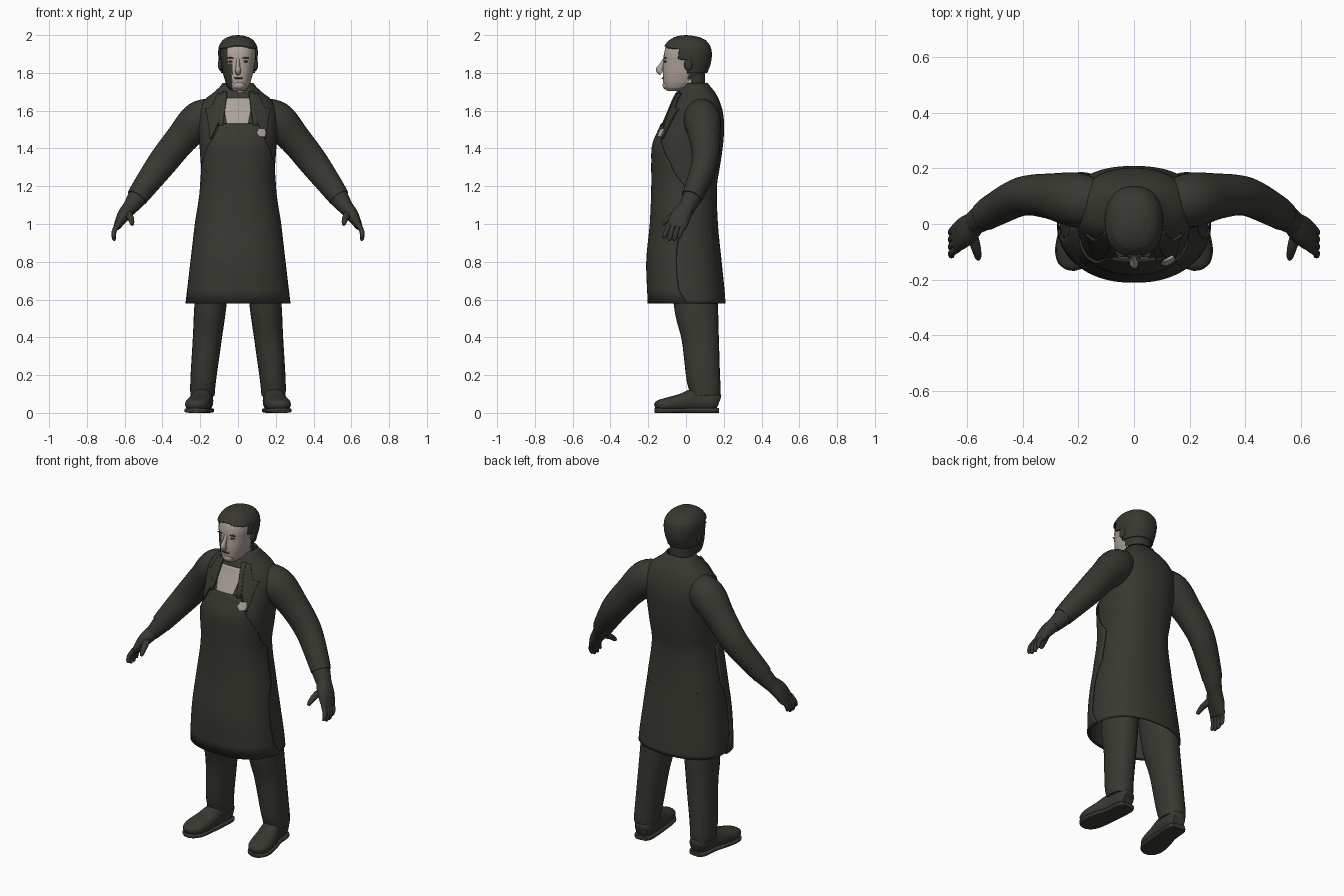
import bpy, bmesh
from math import sin, cos, asin, pi, radians
from mathutils import Vector

if "Cube" in bpy.data.objects:
    bpy.data.objects.remove(bpy.data.objects["Cube"])


def material(name, rgb):
    m = bpy.data.materials.new(name)
    m.use_nodes = True
    m.diffuse_color = (*rgb, 1)
    m.node_tree.nodes["Principled BSDF"].inputs["Base Color"].default_value = (*rgb, 1)
    return m


DARK = material("dark olive cloth", (0.04, 0.04, 0.031))
SKIN = material("pale skin", (0.43, 0.36, 0.32))
SHIRT = material("pale shirt", (0.42, 0.36, 0.33))


def catmull(a, b, c, d, u):
    return [0.5 * (2 * q + (r - p) * u + (2 * p - 5 * q + 4 * r - s) * u * u
                   + (3 * q - p - 3 * r + s) * u ** 3) for p, q, r, s in zip(a, b, c, d)]


def span(rows, i, u):
    pick = lambda k: rows[max(0, min(len(rows) - 1, k))]
    return catmull(pick(i - 1), pick(i), pick(i + 1), pick(i + 2), u)


def at(profile, z):
    """Half width, front y and back y of an upright profile at height z."""
    i = max([k for k in range(len(profile) - 1) if profile[k][0] <= z] or [0])
    low, high = profile[i][0], profile[i + 1][0]
    return span(profile, i, min(1, (z - low) / (high - low)))[1:]


def power(v, n):
    return (1 if v >= 0 else -1) * abs(v) ** (2 / n)


def outline(profile, z, t, grow=0, n=2.3):
    """Point on the profile; angle zero faces the front."""
    rx, front, back = at(profile, z)
    ry = (back - front) / 2 + grow
    return Vector(((rx + grow) * power(sin(t), n),
                   (front + back) / 2 - ry * power(cos(t), n), z))


def grid_mesh(name, rings, closed, mats, caps=False, rule=None, drop=None, thick=0):
    bm = bmesh.new()
    vs = [[bm.verts.new(p) for p in ring] for ring in rings]
    count = len(rings[0])
    for a, b in zip(vs, vs[1:]):
        for j in range(count if closed else count - 1):
            k = (j + 1) % count
            bm.faces.new((a[j], a[k], b[k], b[j]))
    if caps:
        bm.faces.new(vs[0])
        bm.faces.new(vs[-1])
    if drop:
        gone = [f for f in bm.faces if drop(f.calc_center_median())]
        bmesh.ops.delete(bm, geom=gone, context="FACES")
    bmesh.ops.recalc_face_normals(bm, faces=bm.faces)
    if rule:
        for f in bm.faces:
            f.material_index = rule(f.calc_center_median())
    me = bpy.data.meshes.new(name)
    bm.to_mesh(me)
    bm.free()
    ob = bpy.data.objects.new(name, me)
    bpy.context.collection.objects.link(ob)
    for m in mats:
        me.materials.append(m)
    bpy.ops.object.select_all(action="DESELECT")
    ob.select_set(True)
    bpy.context.view_layer.objects.active = ob
    bpy.ops.object.shade_smooth_by_angle(angle=radians(50))
    if thick:
        mod = ob.modifiers.new("thickness", "SOLIDIFY")
        mod.thickness = thick
        mod.offset = 0
    return ob


def upright(name, profile, mats, steps=50, segs=48, grow=0, **kw):
    z0, z1 = profile[0][0], profile[-1][0]
    rings = [[outline(profile, z0 + (z1 - z0) * i / steps, 2 * pi * j / segs, grow)
              for j in range(segs)] for i in range(steps + 1)]
    return grid_mesh(name, rings, True, mats, **kw)


def wrap(name, profile, rows, mat, grow, side=1, cols=24, steps=6, n=2.3):
    """Thin panel lying on a profile; rows are (height, x start, x end)."""
    rings = []
    for i in range(len(rows) - 1):
        for s in range(steps + (i == len(rows) - 2)):
            u = s / steps
            z, xa, xb = [p + (q - p) * u for p, q in zip(rows[i], rows[i + 1])]
            rx = at(profile, z)[0]
            ends = []
            for x in (xa, xb):
                f = max(-1, min(1, x / rx))
                ends.append(asin((1 if f > 0 else -1) * abs(f) ** (n / 2)))
            ring = [outline(profile, z, ends[0] + (ends[1] - ends[0]) * c / cols, grow)
                    for c in range(cols + 1)]
            rings.append([Vector((p.x * side, p.y, p.z)) for p in ring])
    return grid_mesh(name, rings, False, [mat], thick=0.008)


def tube(name, rows, side=1, mat=DARK, ref=(0, 1, 0), steps=5, segs=24, n=2.0):
    """Loft along a path; rows are (x, y, z, radius along ref, other radius)."""
    pts = [span(rows, i, s / steps) for i in range(len(rows) - 1) for s in range(steps)]
    pts.append(list(rows[-1]))
    rings = []
    for i, p in enumerate(pts):
        ahead = Vector(pts[min(i + 1, len(pts) - 1)][:3]) - Vector(pts[max(i - 1, 0)][:3])
        ahead.normalize()
        a = Vector(ref) - ahead * ahead.dot(Vector(ref))
        a.normalize()
        b = ahead.cross(a)
        ring = [Vector(p[:3]) + a * p[3] * power(cos(2 * pi * j / segs), n)
                + b * p[4] * power(sin(2 * pi * j / segs), n) for j in range(segs)]
        rings.append([Vector((v.x * side, v.y, v.z)) for v in ring])
    return grid_mesh(name, rings, True, [mat], caps=True)


def ball(name, place, size, mat):
    x, y, z = place
    a, b, c = size
    rows = [(x, y, z + c * -cos(pi * i / 8), b * sin(pi * i / 8) + 1e-4,
             a * sin(pi * i / 8) + 1e-4) for i in range(9)]
    return tube(name, rows, mat=mat, steps=2, segs=16)


# Coat: height, half width, front, back
coat = [(0.58, 0.262, -0.187, 0.205), (0.8, 0.24, -0.195, 0.185), (1.0, 0.213, -0.176, 0.165),
        (1.2, 0.185, -0.168, 0.16), (1.32, 0.193, -0.168, 0.178), (1.42, 0.2, -0.163, 0.192),
        (1.52, 0.205, -0.122, 0.198), (1.6, 0.203, -0.085, 0.19), (1.66, 0.17, -0.06, 0.17),
        (1.7, 0.118, -0.04, 0.147), (1.745, 0.078, -0.01, 0.112)]
upright("coat", coat, [DARK], steps=60, segs=64, thick=0.008)

# Apron, shirt front and chest patch
wrap("apron", coat, [(0.58, -0.262, 0.262), (1.0, -0.213, 0.213), (1.24, -0.183, 0.183),
                     (1.32, -0.178, 0.178), (1.4, -0.155, 0.155), (1.47, -0.115, 0.12),
                     (1.53, -0.09, 0.1)], DARK, 0.012, cols=40)
wrap("shirt_front", coat, [(1.5, -0.05, 0.045), (1.6, -0.07, 0.065), (1.665, -0.055, 0.06)],
     SHIRT, 0.006)
wrap("chest_patch", coat, [(1.46, 0.105, 0.13), (1.48, 0.09, 0.135), (1.505, 0.1, 0.13)],
     SHIRT, 0.018)

# Neck and turned-up collar
neck = [(1.58, 0.07, -0.055, 0.1), (1.68, 0.067, -0.045, 0.1), (1.8, 0.066, -0.05, 0.1)]
upright("neck", neck, [DARK, SKIN], steps=16,
        rule=lambda c: int(c.x > 0.005 and c.y < 0.03))
collar_rings = []
for r, dz in ((0.018, -0.06), (0.013, -0.02), (0.006, 0.005), (0.0, -0.01)):
    collar_rings.append([Vector(((0.077 + r) * sin(2 * pi * j / 48),
                                 0.03 - (0.073 + r) * cos(2 * pi * j / 48),
                                 1.7 + dz - 0.04 * cos(2 * pi * j / 48)))
                         for j in range(7, 42)])
grid_mesh("collar", collar_rings, False, [DARK], thick=0.008)

# Head: height, half width, front, back
head = [(1.705, 0.03, -0.1, -0.03), (1.72, 0.05, -0.113, 0.03), (1.75, 0.066, -0.12, 0.07),
        (1.8, 0.08, -0.123, 0.103), (1.85, 0.088, -0.12, 0.12), (1.9, 0.094, -0.117, 0.126),
        (1.94, 0.09, -0.105, 0.118), (1.97, 0.072, -0.08, 0.095), (1.987, 0.045, -0.05, 0.06),
        (1.993, 0.008, -0.01, 0.02)]


def face_zone(c):
    hairline = 0.01 if c.z < 1.87 else -0.035
    return c.y < hairline and c.z < 1.945 - abs(c.x) * 0.2


def bare_skin(c):
    return int(face_zone(c) and c.x > (-0.055 if c.z > 1.85 else -0.03))


upright("head", head, [DARK, SKIN], steps=64, segs=64, caps=True, rule=bare_skin)
upright("hair", head[3:], [DARK], steps=50, segs=64, grow=0.007, drop=face_zone, thick=0.008)
ball("hair_crown", (0, 0.0, 1.963), (0.075, 0.085, 0.037), DARK)

# Facial features
tube("nose", [(0, -0.112, 1.875, 0.008, 0.009), (0, -0.128, 1.84, 0.014, 0.01),
              (0, -0.142, 1.815, 0.018, 0.015), (0, -0.128, 1.8, 0.014, 0.014)], mat=SKIN)
ball("chin", (0.004, -0.102, 1.735), (0.032, 0.022, 0.024), SKIN)
ball("lips", (0.002, -0.121, 1.772), (0.024, 0.008, 0.005), DARK)
for s, tag in ((1, "left"), (-1, "right")):
    ball(tag + "_eye", (0.036 * s, -0.108, 1.86), (0.016, 0.008, 0.006), DARK)
    ball(tag + "_brow", (0.038 * s, -0.11, 1.879), (0.022, 0.009, 0.004), DARK)
    ball(tag + "_ear", (0.094 * s, 0.012, 1.845), (0.012, 0.022, 0.034), DARK)

# Paired parts
for s, tag in ((1, "left"), (-1, "right")):
    wrap(tag + "_strap", coat, [(1.52, 0.075, 0.098), (1.7, 0.052, 0.075)], DARK, 0.014, s)
    wrap(tag + "_lapel", coat, [(1.45, 0.135, 0.14), (1.57, 0.085, 0.155), (1.61, 0.08, 0.165),
                                (1.615, 0.078, 0.135), (1.69, 0.06, 0.1)], DARK, 0.009, s)

    tube(tag + "_sleeve", [(0.1, 0.07, 1.6, 0.07, 0.07), (0.2, 0.085, 1.553, 0.098, 0.1),
                           (0.3, 0.1, 1.45, 0.082, 0.085), (0.4, 0.1, 1.325, 0.07, 0.078),
                           (0.5, 0.052, 1.19, 0.06, 0.063), (0.535, 0.03, 1.14, 0.055, 0.056)], s)
    tube(tag + "_glove_cuff", [(0.5, 0.052, 1.19, 0.058, 0.06), (0.54, 0.027, 1.13, 0.05, 0.05),
                               (0.58, 0.0, 1.075, 0.043, 0.038)], s)
    tube(tag + "_palm", [(0.575, 0.003, 1.085, 0.042, 0.038), (0.606, -0.025, 1.045, 0.053, 0.034),
                         (0.637, -0.048, 0.992, 0.052, 0.02), (0.643, -0.052, 0.98, 0.045, 0.014)],
         s, n=2.4)
    for k in range(4):
        y = -0.088 + 0.026 * k
        drop = 0.012 if k in (1, 2) else 0
        tube(f"{tag}_finger_{k + 1}", [(0.634, y, 1.0, 0.014, 0.015),
                                       (0.655, y - 0.015, 0.963, 0.013, 0.013),
                                       (0.657, y - 0.024, 0.938 - drop, 0.012, 0.011),
                                       (0.652, y - 0.028, 0.925 - drop, 0.007, 0.006)], s, segs=12)
    tube(tag + "_thumb", [(0.585, -0.03, 1.06, 0.02, 0.022), (0.57, -0.08, 1.035, 0.018, 0.017),
                          (0.562, -0.115, 1.008, 0.013, 0.013),
                          (0.56, -0.127, 0.995, 0.007, 0.007)], s, ref=(1, 0, 0), segs=12)

    tube(tag + "_trouser_leg", [(0.11, 0.03, 0.95, 0.12, 0.09), (0.145, 0.052, 0.58, 0.117, 0.085),
                                (0.162, 0.075, 0.4, 0.099, 0.077), (0.182, 0.09, 0.2, 0.09, 0.069),
                                (0.187, 0.1, 0.13, 0.084, 0.066),
                                (0.188, 0.1, 0.09, 0.08, 0.064)], s, n=2.2)
    shoe = [(0.18, 0.172, 0.055, 0.035, 0.04), (0.183, 0.14, 0.064, 0.052, 0.056),
            (0.19, 0.05, 0.068, 0.055, 0.062), (0.203, -0.02, 0.055, 0.062, 0.048),
            (0.217, -0.1, 0.045, 0.064, 0.036), (0.226, -0.145, 0.04, 0.047, 0.027),
            (0.229, -0.163, 0.035, 0.02, 0.014)]
    tube(tag + "_shoe", shoe, s, ref=(1, 0, 0), n=2.4)
    tube(tag + "_sole", [(x, y, 0.013, w + 0.004, 0.013) for x, y, z, w, h in shoe], s,
         ref=(1, 0, 0), n=4)
